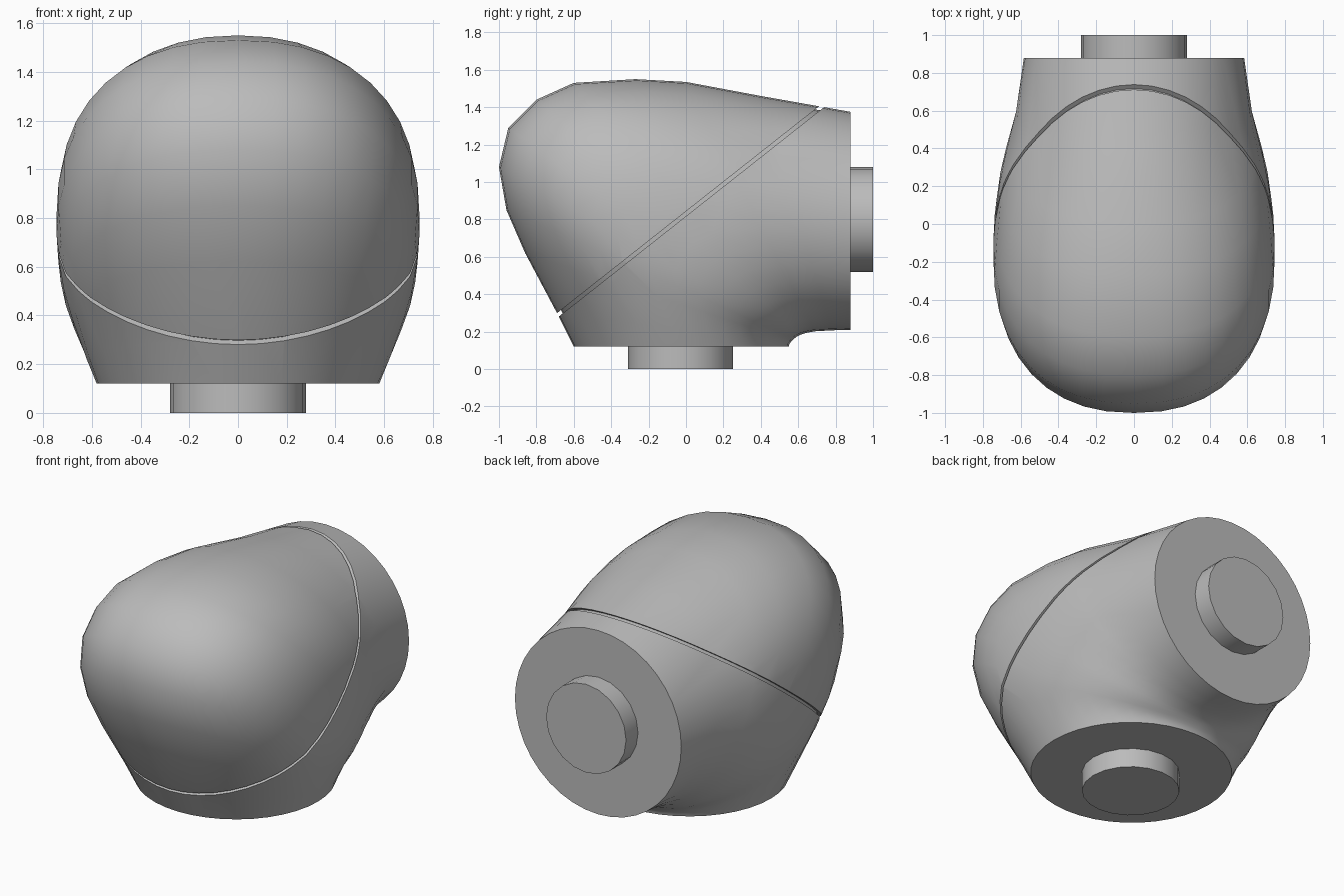
import bpy, bmesh, math
from mathutils import Vector, Matrix

cube = bpy.data.objects.get("Cube")
if cube:
    bpy.data.objects.remove(cube)

grey = bpy.data.materials.new("plain grey")
grey.use_nodes = True
colour = (0.5, 0.5, 0.5, 1)
grey.diffuse_color = colour
grey.node_tree.nodes["Principled BSDF"].inputs["Base Color"].default_value = colour

SIDES = 40
# Fan of sections: outer y, z; inner y, z; half width; squareness
SECTIONS = [
    (-.60, .12, .55, .12, .58, 2), (-.69, .30, .553, .135, .62, 2),
    (-.86, .62, .565, .15, .68, 2.1), (-.96, .85, .575, .16, .715, 2.2),
    (-1.0, 1.08, .585, .168, .735, 2.3), (-.95, 1.29, .595, .175, .745, 2.35),
    (-.80, 1.44, .61, .183, .745, 2.35), (-.60, 1.53, .625, .188, .735, 2.3),
    (-.27, 1.55, .65, .195, .715, 2.2), (.0, 1.535, .69, .202, .685, 2.1),
    (.40, 1.46, .78, .207, .625, 2), (.88, 1.375, .88, .21, .583, 2)]

# Slanted seam plane
SEAM = Vector((0, .02, .846))
NORMAL = Vector((0, -1.105, 1.4)).normalized()
GAP = .01


def power(v, e):
    return math.copysign(abs(v) ** e, v)


def finish(bm, name):
    bmesh.ops.recalc_face_normals(bm, faces=bm.faces)
    mesh = bpy.data.meshes.new(name)
    bm.to_mesh(mesh)
    bm.free()
    mesh.materials.append(grey)
    ob = bpy.data.objects.new(name, mesh)
    bpy.context.collection.objects.link(ob)
    bpy.ops.object.select_all(action='DESELECT')
    ob.select_set(True)
    bpy.context.view_layer.objects.active = ob
    bpy.ops.object.shade_smooth_by_angle(angle=math.radians(35))
    return ob


def elbow():
    bm = bmesh.new()
    rings = []
    for oy, oz, iy, iz, w, n in SECTIONS:
        outer, inner = Vector((0, oy, oz)), Vector((0, iy, iz))
        mid, arm = (outer + inner) / 2, (outer - inner) / 2
        ring = []
        for i in range(SIDES):
            a = math.tau * i / SIDES
            across = Vector((w * power(math.sin(a), 2 / n), 0, 0))
            ring.append(bm.verts.new(mid + arm * power(math.cos(a), 2 / n) + across))
        rings.append(ring)
    for r, s in zip(rings, rings[1:]):
        for i in range(SIDES):
            j = (i + 1) % SIDES
            bm.faces.new((r[i], r[j], s[j], s[i]))
    bm.faces.new(rings[0])
    bm.faces.new(rings[-1])
    return bm


def cut(bm, offset, keep):
    # keep = 1 holds the side above the seam, -1 the side below
    geom = bm.verts[:] + bm.edges[:] + bm.faces[:]
    res = bmesh.ops.bisect_plane(bm, geom=geom, plane_co=SEAM + NORMAL * offset,
                                 plane_no=NORMAL, clear_inner=keep > 0, clear_outer=keep < 0)
    edges = [e for e in res["geom_cut"] if isinstance(e, bmesh.types.BMEdge)]
    bmesh.ops.contextual_create(bm, geom=edges)


# Cover above the seam and elbow body below it
bm = elbow()
cut(bm, GAP, 1)
finish(bm, "front_cover")
bm = elbow()
cut(bm, -GAP, -1)
finish(bm, "elbow_body")

# Slightly smaller slice that floors the groove
bm = elbow()
cut(bm, -.02, 1)
cut(bm, .02, -1)
bmesh.ops.scale(bm, vec=(.97, .97, .97), space=Matrix.Translation(-SEAM), verts=bm.verts)
finish(bm, "groove_floor")


# Round pegs on the two open ends
def peg(name, centre, tilt):
    bm = bmesh.new()
    matrix = Matrix.Translation(centre) @ Matrix.Rotation(tilt, 4, 'X')
    bmesh.ops.create_cone(bm, cap_ends=True, segments=20, radius1=.28, radius2=.28,
                          depth=.14, matrix=matrix)
    finish(bm, name)


peg("bottom_peg", (0, -.03, .07), 0)
peg("back_peg", (0, .93, .8), math.pi / 2)
